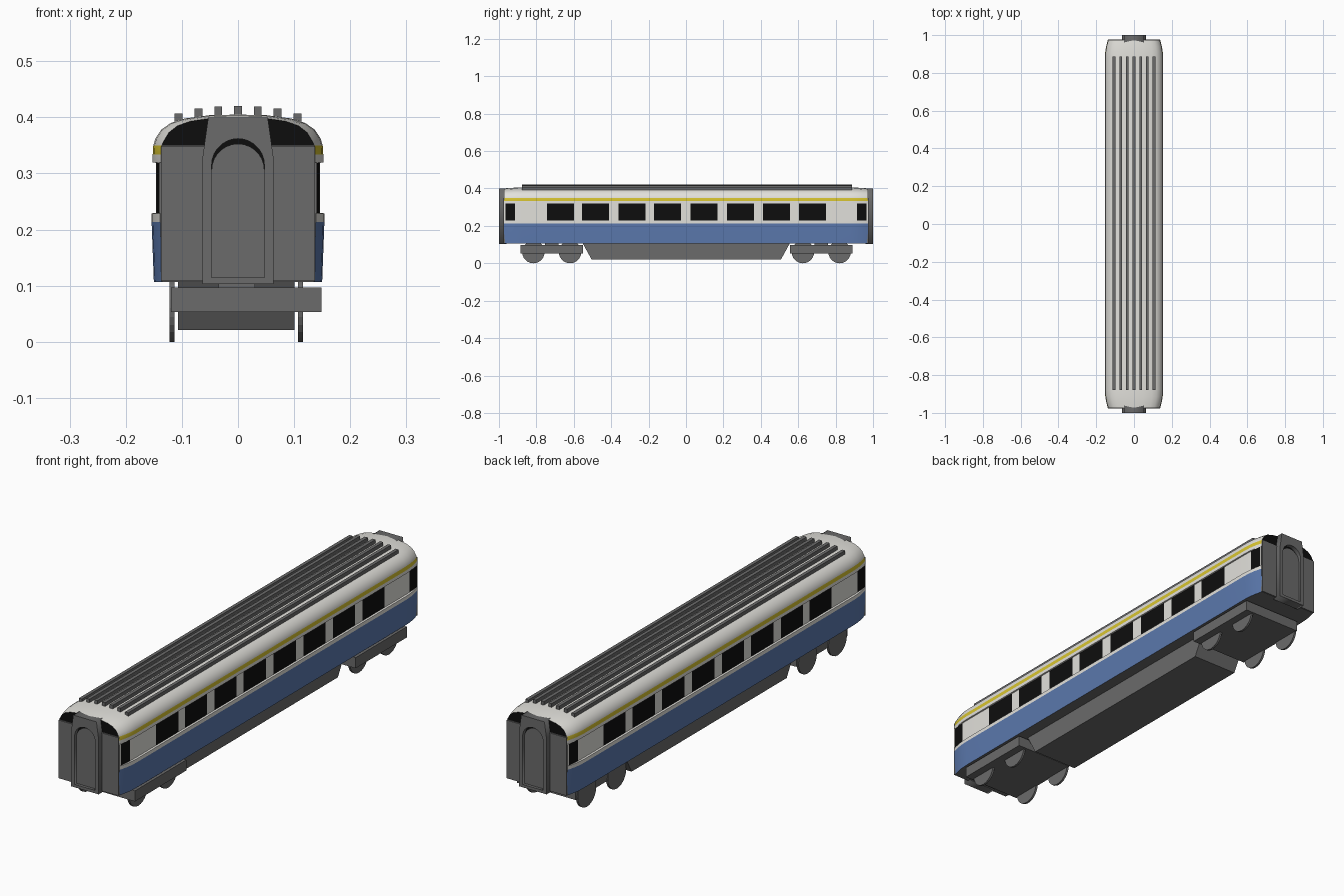
import bpy, bmesh, math

if "Cube" in bpy.data.objects:
    bpy.data.objects.remove(bpy.data.objects["Cube"])

def material(name, rgb):
    m = bpy.data.materials.new(name)
    m.diffuse_color = (*rgb, 1)
    m.use_nodes = True
    m.node_tree.nodes["Principled BSDF"].inputs["Base Color"].default_value = m.diffuse_color
    return m

WHITE = material("white_paint", (0.76, 0.75, 0.71))
BLUE = material("blue_paint", (0.105, 0.19, 0.42))
YELLOW = material("yellow_stripe", (0.68, 0.55, 0.03))
BLACK = material("black_glass", (0.004, 0.004, 0.004))
GREY = material("grey_metal", (0.145, 0.145, 0.145))

def make(name, bm, mats, smooth=False):
    bmesh.ops.recalc_face_normals(bm, faces=bm.faces)
    me = bpy.data.meshes.new(name)
    bm.to_mesh(me)
    bm.free()
    for m in mats:
        me.materials.append(m)
    ob = bpy.data.objects.new(name, me)
    bpy.context.collection.objects.link(ob)
    if smooth:
        bpy.ops.object.select_all(action='DESELECT')
        ob.select_set(True)
        bpy.context.view_layer.objects.active = ob
        bpy.ops.object.shade_smooth_by_angle(angle=math.radians(30))
    return ob

def prism(name, pts, axis, a, b, mat):
    """Extrude a 2D outline along x (outline = y,z) or y (outline = x,z)."""
    bm = bmesh.new()
    rings = []
    for d in (a, b):
        rings.append([bm.verts.new((d, p, q) if axis == 'x' else (p, d, q)) for p, q in pts])
    n = len(pts)
    for r in rings:
        bm.faces.new(r)
    for i in range(n):
        j = (i + 1) % n
        bm.faces.new((rings[0][i], rings[0][j], rings[1][j], rings[1][i]))
    return make(name, bm, [mat])

def box(name, x0, x1, y0, y1, z0, z1, mat):
    return prism(name, [(x0, z0), (x1, z0), (x1, z1), (x0, z1)], 'y', y0, y1, mat)

def arch(w, z0, z1, n=14):
    pts = [(-w, z0), (w, z0)]
    return pts + [(w * math.cos(math.pi * i / n), z1 - w + w * math.sin(math.pi * i / n))
                  for i in range(n + 1)]

# --- Body shell: half cross-section lofted along the length
PROFILE = [(0.150, 0.107), (0.154, 0.214), (0.154, 0.229), (0.146, 0.230),
           (0.146, 0.319), (0.152, 0.320), (0.152, 0.334), (0.151, 0.350),
           (0.147, 0.363), (0.137, 0.378), (0.120, 0.390), (0.095, 0.398),
           (0.050, 0.404), (0.0, 0.405)]
WALL, STRIPE = 3, 6
starts = (-0.743, -0.556, -0.362, -0.171, 0.024, 0.219, 0.412, 0.603)
windows = [(s, s + 0.145) for s in starts]
windows += [(-0.966, -0.914), (0.914, 0.966)]
stations = sorted({y for w in windows for y in w} |
                  {s * y for s in (-1, 1) for y in (0.88, 0.94, 0.973)})

def section(y):
    t = max(0, (abs(y) - 0.88) / 0.093) ** 2
    half = []
    for i, (x, z) in enumerate(PROFILE):
        sx = 1 - (0.04 if i in (WALL, WALL + 1) else 0.1) * t
        half.append((x * sx, z - (0.005 * t if z > 0.36 else 0)))
    return half + [(-x, z) for x, z in half[-2::-1]]

bm = bmesh.new()
rows = [[bm.verts.new((x, y, z)) for x, z in section(y)] for y in stations]
N, K = len(rows[0]), len(PROFILE)
for a, b, y0, y1 in zip(rows, rows[1:], stations, stations[1:]):
    mid = (y0 + y1) / 2
    for i in range(N - 1):
        level = min(i, N - 2 - i)
        f = bm.faces.new((a[i], a[i + 1], b[i + 1], b[i]))
        if level == 0:
            f.material_index = 1
        elif level == STRIPE:
            f.material_index = 2
        elif level == WALL and any(w0 < mid < w1 for w0, w1 in windows):
            f.material_index = 3
    bm.faces.new((a[0], b[0], b[-1], a[-1])).material_index = 4
for r in (rows[0], rows[-1]):          # end caps: grey below, black above
    for i in range(K - 1):
        quad = [r[i], r[i + 1], r[N - 2 - i], r[N - 1 - i]]
        if i == K - 2:
            quad = [r[i], r[i + 1], r[N - 1 - i]]
        bm.faces.new(quad).material_index = 4 if i < 7 else 3
make("body_shell", bm, [WHITE, BLUE, YELLOW, BLACK, GREY], True)

# --- End walls and gangways
def gangway(name, s):
    outline = [(-0.063, 0.103), (0.063, 0.103), (0.063, 0.33), (0.053, 0.40), (-0.053, 0.40), (-0.063, 0.33)]
    cu = bpy.data.curves.new(name, 'CURVE')
    cu.dimensions = '2D'
    cu.fill_mode = 'BOTH'
    cu.extrude = 0.02
    for pts in (outline, arch(0.047, 0.115, 0.362)):
        sp = cu.splines.new('POLY')
        sp.points.add(len(pts) - 1)
        for p, (x, z) in zip(sp.points, pts):
            p.co = (x, z, 0, 1)
        sp.use_cyclic_u = True
    cu.materials.append(GREY)
    ob = bpy.data.objects.new(name, cu)
    ob.rotation_euler = (math.pi / 2, 0, 0)
    ob.location = (0, s * 0.98, 0)
    bpy.context.collection.objects.link(ob)
    bpy.ops.object.select_all(action='DESELECT')
    ob.select_set(True)
    bpy.context.view_layer.objects.active = ob
    bpy.ops.object.convert(target='MESH')

for tag, s in (("front", -1), ("back", 1)):
    box(tag + "_end_wall", -0.137, 0.137, s * 0.96, s * 0.977, 0.108, 0.348, GREY)
    gangway(tag + "_gangway_frame", s)
    prism(tag + "_door_backing", arch(0.047, 0.115, 0.362), 'y', s * 0.965, s * 0.982, BLACK)
    prism(tag + "_door", arch(0.047, 0.115, 0.353), 'y', s * 0.966, s * 0.988, GREY)

# --- Roof ribs following the roof curve
for k in range(-3, 4):
    top = (0.420, 0.419, 0.416, 0.407)[abs(k)]
    x = 0.0353 * k
    box("roof_rib_%d" % (k + 4), x - 0.007, x + 0.007, -0.878, 0.888, top - 0.025, top, GREY)

# --- Underfloor equipment box with sloping ends
prism("underfloor_box", [(-0.553, 0.108), (-0.505, 0.021), (0.508, 0.021), (0.556, 0.108)],
      'x', -0.107, 0.101, GREY)

# --- Bogies: frame, pivot, wheels
for tag, c in (("front", -0.718), ("back", 0.723)):
    box(tag + "_bogie_frame", -0.119, 0.149, c - 0.168, c + 0.168, 0.053, 0.097, GREY)
    box(tag + "_bogie_pivot", -0.035, 0.03, c - 0.035, c + 0.035, 0.09, 0.108, GREY)
    for dy in (-0.098, 0.098):
        for side, x in (("left", -0.1225), ("right", 0.107)):
            ring = [(c + dy + 0.06 * math.cos(math.tau * i / 24),
                     0.06 + 0.06 * math.sin(math.tau * i / 24)) for i in range(24)]
            prism("%s_%s_wheel" % (tag, side), ring, 'x', x, x + 0.009, GREY)
